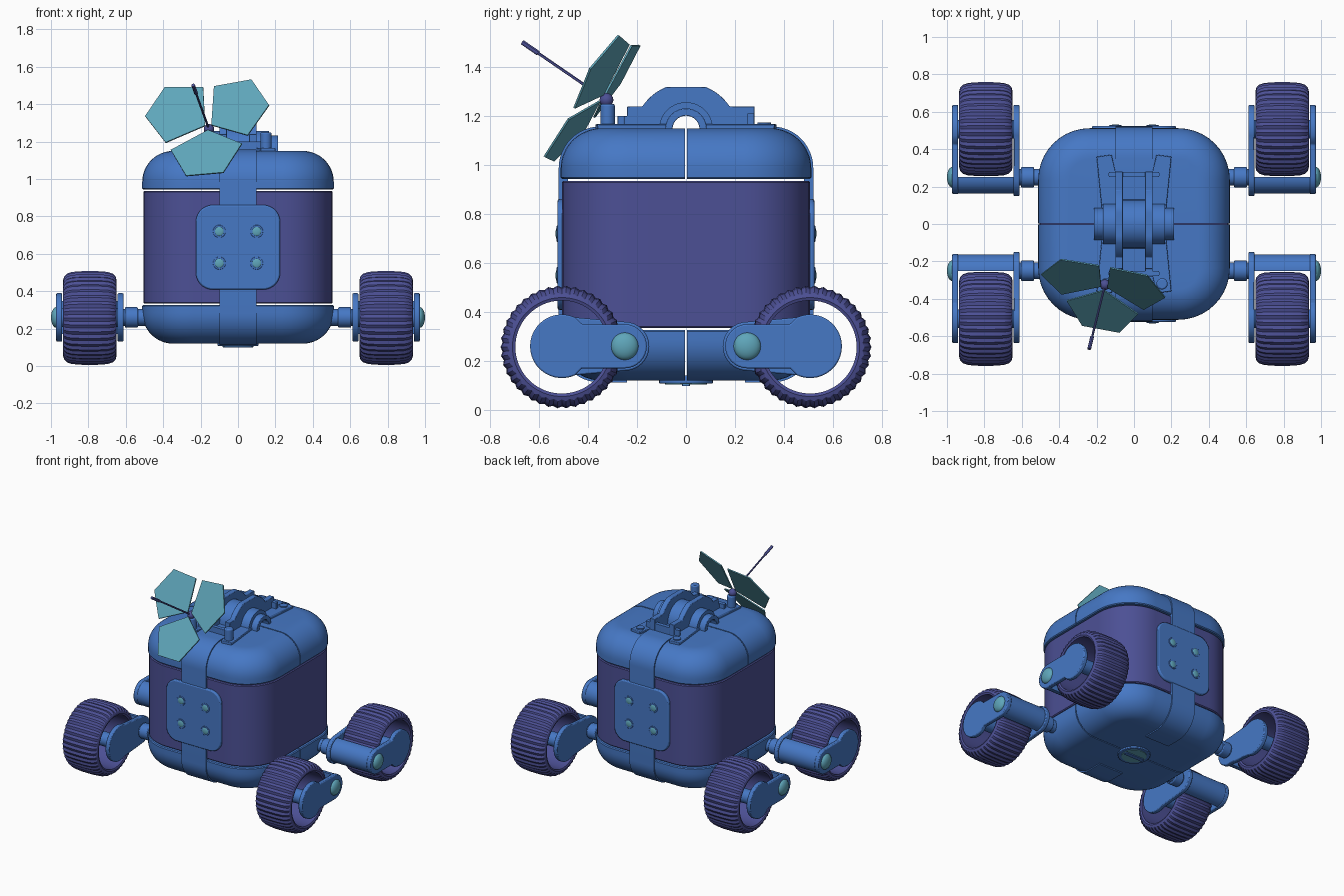
import bpy, bmesh
from math import sin, cos, pi, radians
from mathutils import Vector, Matrix

if "Cube" in bpy.data.objects:
    bpy.data.objects.remove(bpy.data.objects["Cube"])


def material(name, rgb):
    m = bpy.data.materials.new(name)
    m.use_nodes = True
    m.diffuse_color = (*rgb, 1)
    m.node_tree.nodes["Principled BSDF"].inputs["Base Color"].default_value = (*rgb, 1)
    return m


BLUE = material("shell blue", (0.061, 0.188, 0.56))
PURPLE = material("violet", (0.072, 0.08, 0.30))
TEAL = material("teal", (0.114, 0.38, 0.49))
parts = []


def make(name, bm, mat, mirror=(1, 1, 1), bevel=0):
    bmesh.ops.scale(bm, vec=mirror, verts=bm.verts)
    bmesh.ops.recalc_face_normals(bm, faces=bm.faces)
    me = bpy.data.meshes.new(name)
    bm.to_mesh(me)
    bm.free()
    me.materials.append(mat)
    ob = bpy.data.objects.new(name, me)
    bpy.context.collection.objects.link(ob)
    if bevel:
        mod = ob.modifiers.new("soft edges", "BEVEL")
        mod.width, mod.segments, mod.limit_method = bevel, 2, "ANGLE"
        mod.angle_limit = radians(40)
    parts.append(ob)
    return ob


def arc(cx, cy, r, a0, a1, n=16):
    angles = [radians(a0 + (a1 - a0) * i / n) for i in range(n + 1)]
    return [(cx + r * cos(a), cy + r * sin(a)) for a in angles]


def circle(cx, cy, r, n=28):
    return arc(cx, cy, r, 0, 360, n)[:-1]


def prism(pts, axis, lo, hi):
    """Extrude a flat outline along an axis."""
    place = {"x": lambda a, b: (lo, a, b), "y": lambda a, b: (a, lo, b), "z": lambda a, b: (a, b, lo)}[axis]
    bm = bmesh.new()
    face = bm.faces.new([bm.verts.new(place(*p)) for p in pts])
    new = bmesh.ops.extrude_face_region(bm, geom=[face])["geom"]
    shift = Vector([(hi - lo) * (axis == k) for k in "xyz"])
    bmesh.ops.translate(bm, vec=shift, verts=[v for v in new if isinstance(v, bmesh.types.BMVert)])
    return bm


def rounded(w, h, r, cx=0, cy=0, n=10):
    pts = []
    for sx, sy, a in ((1, 1, 0), (-1, 1, 90), (-1, -1, 180), (1, -1, 270)):
        pts += arc(cx + sx * (w - r), cy + sy * (h - r), r, a, a + 90, n)
    return pts


def loft(profile, half, corner):
    """Stack rounded squares given as (inset, z)."""
    bm = bmesh.new()
    rings = [[bm.verts.new((x, y, z)) for x, y in rounded(half - i, half - i, corner - i)] for i, z in profile]
    for a, b in zip(rings, rings[1:]):
        for k in range(len(a)):
            j = (k + 1) % len(a)
            bm.faces.new((a[k], a[j], b[j], b[k]))
    bm.faces.new(rings[0])
    bm.faces.new(rings[-1])
    return bm


def ball(name, at, size, mat):
    bm = bmesh.new()
    bmesh.ops.create_uvsphere(bm, u_segments=24, v_segments=14, radius=1)
    bmesh.ops.scale(bm, vec=size, verts=bm.verts)
    bmesh.ops.translate(bm, vec=at, verts=bm.verts)
    return make(name, bm, mat)


def rod(name, p, q, r, mat):
    p, q = Vector(p), Vector(q)
    bm = prism(circle(0, 0, r, 12), "z", 0, (q - p).length)
    turn = (q - p).to_track_quat("Z", "Y").to_matrix().to_4x4()
    bmesh.ops.transform(bm, matrix=Matrix.Translation(p) @ turn, verts=bm.verts)
    return make(name, bm, mat)


# Body: violet middle, split blue caps above and below
make("body_middle", loft([(0.006, 0.334), (0, 0.34), (0, 0.93), (0.006, 0.936)], 0.506, 0.27), PURPLE)
R = 0.165
curve = [(0.006, 0.944), (0, 0.95)] + [(R - x, z) for x, z in arc(0, 1.15 - R, R, 0, 90, 12)]
for cap, prof in (("top", curve), ("bottom", [(i, 1.27 - z) for i, z in curve])):
    for side, s in (("back", 1), ("front", -1)):
        bm = loft(prof, 0.512, 0.275)
        bmesh.ops.bisect_plane(bm, geom=bm.verts[:] + bm.edges[:] + bm.faces[:], plane_co=(0, 0.004 * s, 0),
                               plane_no=(0, s, 0), clear_inner=True)
        bmesh.ops.holes_fill(bm, edges=[e for e in bm.edges if e.is_boundary], sides=0)
        make(f"{cap}_cap_{side}", bm, BLUE)

# Straps with bolted plates, front and back
for side, s in (("back", 1), ("front", -1)):
    def path(o):
        e = 0.512 + o - 0.17
        return ([(0.2, 1.15 + o)] + arc(e, 0.98 + o, 0.17, 90, 0, 12)
                + arc(e, 0.29 - o, 0.17, 0, -90, 12) + [(0.24, 0.12 - o)])
    make(f"{side}_strap", prism(path(0.008) + path(-0.03)[::-1], "x", -0.1, 0.1), BLUE, (1, s, 1))
    plate = rounded(0.225, 0.226, 0.09, 0, 0.635)
    make(f"{side}_plate", prism(plate, "y", 0.48, 0.525), BLUE, (1, s, 1), 0.008)
    for x in (-0.1, 0.1):
        for z in (0.55, 0.72):
            make(f"{side}_bolt_seat", prism(circle(x, z, 0.034), "y", 0.5, 0.528), BLUE, (1, s, 1), 0.002)
            ball(f"{side}_bolt", (x, s * 0.526, z), (0.025, 0.007, 0.025), TEAL)

# Round hatch underneath
make("hatch_ring", prism(circle(0, 0, 0.11), "z", 0.108, 0.14), BLUE, bevel=0.004)
make("hatch_disc", prism(circle(0, 0, 0.085), "z", 0.104, 0.13), TEAL)
make("hatch_bar", prism(rounded(0.08, 0.016, 0.01), "z", 0.098, 0.13), BLUE)


# Ribbed hollow tyre
def tyre():
    half = [(0.138, 0.19), (0.143, 0.202), (0.138, 0.222), (0.122, 0.238), (0.095, 0.247), (0.04, 0.251)]
    prof = half + [(-x, r) for x, r in half[::-1]]
    bm = bmesh.new()
    n = 84
    rings = []
    for i in range(n):
        a = 2 * pi * i / n
        ring = []
        for x, r in prof:
            r -= 0.008 * (i % 2) * (r > 0.21)
            ring.append(bm.verts.new((0.792 + x, 0.507 + r * cos(a), 0.257 + r * sin(a))))
        rings.append(ring)
    for i in range(n):
        a, b = rings[i], rings[(i + 1) % n]
        for k in range(len(prof)):
            j = (k + 1) % len(prof)
            bm.faces.new((a[k], a[j], b[j], b[k]))
    return bm


# Four wheels on forked swing arms
Z = 0.26
hub = arc(0.507, Z, 0.13, -115, 115, 24)
outer_arm = hub + [(0.425, Z + 0.09)] + arc(0.25, Z, 0.09, 90, 270) + [(0.425, Z - 0.09)]
inner_arm = hub + arc(0.25, Z, 0.1, 90, 270)
yoke = arc(0.25, Z, 0.088, 90, 270)
for end, sy in (("back", 1), ("front", -1)):
    for side, sx in (("left", 1), ("right", -1)):
        tag, m = f"{end}_{side}", (sx, sy, 1)
        make(f"{tag}_tyre", tyre(), PURPLE, m)
        make(f"{tag}_outer_arm", prism(outer_arm, "x", 0.94, 0.972), BLUE, m, 0.006)
        make(f"{tag}_inner_arm", prism(inner_arm, "x", 0.612, 0.644), BLUE, m, 0.006)
        make(f"{tag}_yoke", prism(yoke, "x", 0.63, 0.955), BLUE, m)
        make(f"{tag}_axle", prism(circle(0.507, Z, 0.05), "x", 0.63, 0.95), BLUE, m)
        make(f"{tag}_pivot", prism(circle(0.25, Z, 0.055), "x", 0.535, 0.605), BLUE, m, 0.006)
        make(f"{tag}_pivot_core", prism(circle(0.25, Z, 0.045), "x", 0.45, 0.63), BLUE, m)
        ball(f"{tag}_pivot_cap", (sx * 0.97, sy * 0.25, Z), (0.03, 0.056, 0.056), TEAL)

# Roof rack: arched rails around a tunnel
tunnel = arc(0, 1.147, 0.055, 180, 0)
arch = [(y, min(z, 1.32)) for y, z in arc(0, 1.12, 0.215, 34, 146, 20)]
rail = ([(-0.28, 1.147)] + tunnel + [(0.28, 1.147), (0.28, 1.24), (0.2, 1.24)] + arch
        + [(-0.24, 1.24), (-0.24, 1.2), (-0.28, 1.2)])
make("rack_core", prism(tunnel + arc(0, 1.147, 0.13, 0, 180, 20), "x", -0.062, 0.062), BLUE)
foot = [(0.06, 0.06), (0.17, 0.06), (0.2, 0.36), (0.12, 0.37), (0.1, 0.28), (0.06, 0.28)]
for side, sx in (("left", 1), ("right", -1)):
    m = (sx, 1, 1)
    make(f"rack_{side}_rail", prism(rail, "x", 0.06, 0.1), BLUE, m, 0.003)
    make(f"rack_{side}_step", prism(tunnel + arc(0, 1.147, 0.11, 0, 180, 20), "x", 0.1, 0.165), BLUE, m)
    make(f"rack_{side}_collar", prism(tunnel + arc(0, 1.147, 0.085, 0, 180, 20), "x", 0.165, 0.215), BLUE, m, 0.003)
    for end, sy in (("back", 1), ("front", -1)):
        make(f"rack_{end}_{side}_foot", prism(foot, "z", 1.14, 1.167), BLUE, (sx, sy, 1), 0.004)
    make(f"rack_{side}_pad", prism(circle(0.15, 0.32, 0.027), "z", 1.15, 1.175), BLUE, m)
    make(f"rack_{side}_post", prism(circle(0.15, -0.32, 0.03), "z", 1.13, 1.25), BLUE, m, 0.008)
make("rack_back_bar", prism(rounded(0.135, 0.014, 0.006, 0, 0.265), "z", 1.15, 1.21), BLUE)
make("rack_front_bar", prism(rounded(0.135, 0.014, 0.006, 0, -0.265), "z", 1.15, 1.2), BLUE)

# Dish of three five-sided petals with a long feed rod
C = Vector((-0.16, -0.345, 1.28))
n = Vector((-0.2, -0.81, 0.555)).normalized()
u = n.cross(Vector((0, 0, 1))).normalized() * -1
v = n.cross(u)
for i in range(3):
    aim = -84 + 120 * i
    bm = bmesh.new()
    layers = []
    for w in (0, -0.008):
        ring = []
        for r, turn, lift in ((0.02, 0, 0), (0.243, -53, 0.026), (0.347, -17, 0.04), (0.347, 17, 0.04), (0.243, 53, 0.026)):
            a = radians(aim + turn)
            ring.append(bm.verts.new(C + u * r * cos(a) + v * r * sin(a) + n * (lift + w)))
        layers.append(ring)
        bm.faces.new(ring)
    for k in range(5):
        j = (k + 1) % 5
        bm.faces.new((layers[0][k], layers[0][j], layers[1][j], layers[1][k]))
    make(f"dish_petal_{i + 1}", bm, TEAL)
rod("feed_rod", C - n * 0.02, C + n * 0.4, 0.006, PURPLE)
rod("feed_tip", C + n * 0.32, C + n * 0.4, 0.01, PURPLE)
ball("dish_joint", C - n * 0.025, (0.028, 0.028, 0.028), PURPLE)

# Smooth shading with sharp edges kept
bpy.ops.object.select_all(action="DESELECT")
for ob in parts:
    ob.select_set(True)
bpy.context.view_layer.objects.active = parts[0]
bpy.ops.object.shade_smooth_by_angle(angle=radians(30))
